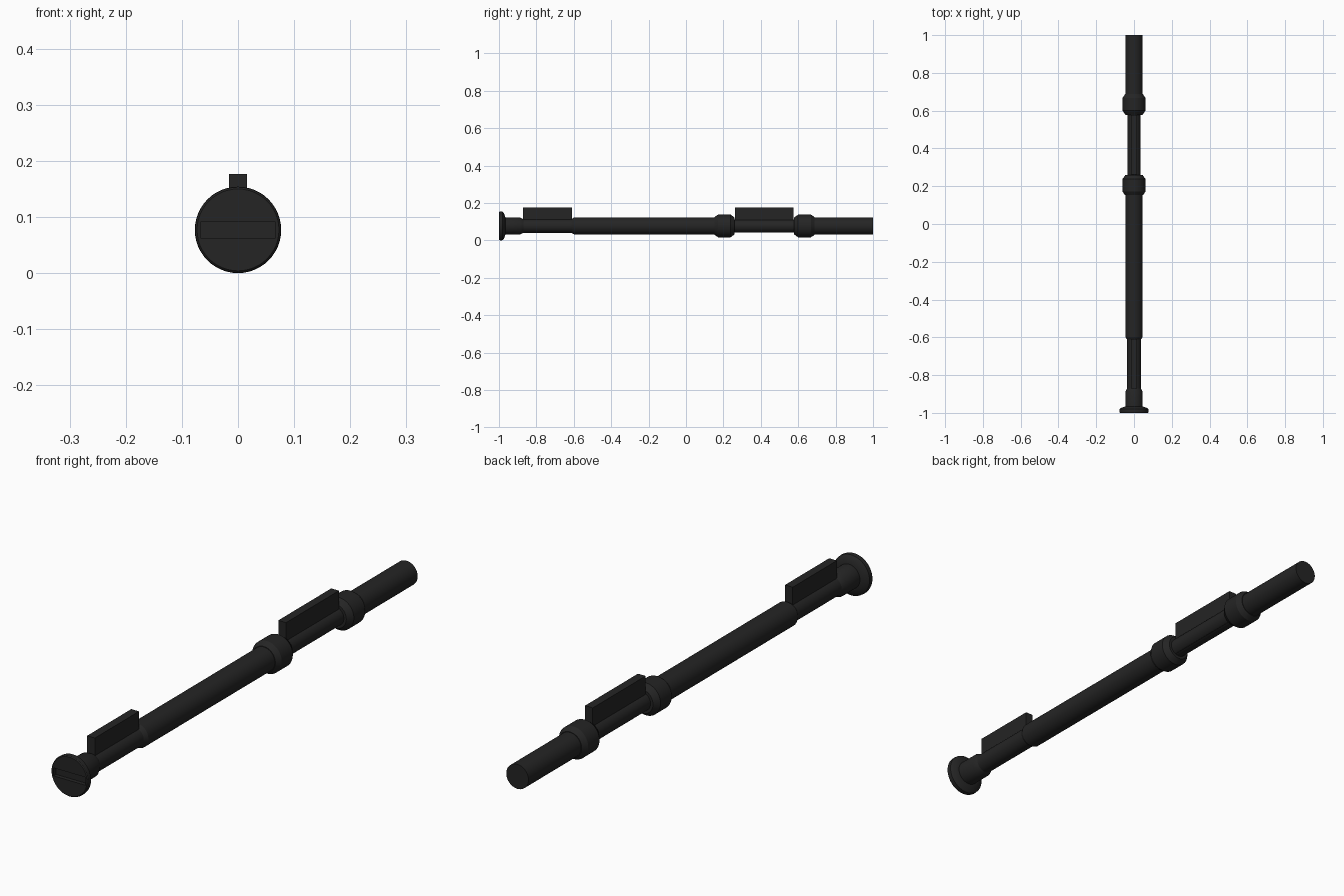
import bpy
import bmesh
import math

AXIS_Z = 0.077
SIDES = 48

cube = bpy.data.objects.get("Cube")
if cube:
    bpy.data.objects.remove(cube, do_unlink=True)

black = bpy.data.materials.new("black_metal")
black.use_nodes = True
black.diffuse_color = (0.018, 0.018, 0.018, 1)
black.node_tree.nodes["Principled BSDF"].inputs["Base Color"].default_value = black.diffuse_color


def finish(name, bm):
    bmesh.ops.recalc_face_normals(bm, faces=bm.faces)
    mesh = bpy.data.meshes.new(name)
    bm.to_mesh(mesh)
    bm.free()
    mesh.materials.append(black)
    obj = bpy.data.objects.new(name, mesh)
    bpy.context.collection.objects.link(obj)
    return obj


def turned(name, profile):
    """Solid of revolution about the long axis from (y, radius) pairs."""
    bm = bmesh.new()
    rings = []
    for y, r in profile:
        angles = [2 * math.pi * i / SIDES for i in range(SIDES)]
        rings.append([bm.verts.new((r * math.cos(a), y, AXIS_Z + r * math.sin(a))) for a in angles])
    for a, b in zip(rings, rings[1:]):
        for i in range(SIDES):
            j = (i + 1) % SIDES
            bm.faces.new((a[i], a[j], b[j], b[i]))
    bm.faces.new(rings[0])
    bm.faces.new(rings[-1])
    return finish(name, bm)


def block(name, x, y0, y1, z0, z1):
    bm = bmesh.new()
    bmesh.ops.create_cube(bm, size=1)
    for v in bm.verts:
        v.co = (v.co.x * 2 * x, y0 if v.co.y < 0 else y1, z0 if v.co.z < 0 else z1)
    return finish(name, bm)


def smooth(obj):
    bpy.ops.object.select_all(action="DESELECT")
    obj.select_set(True)
    bpy.context.view_layer.objects.active = obj
    bpy.ops.object.shade_smooth_by_angle(angle=math.radians(30))


# Slotted head
head = turned("slotted_head", [(-1, 0.073), (-0.997, 0.076), (-0.992, 0.077), (-0.98, 0.076),
                               (-0.973, 0.068), (-0.966, 0.046)])
slot = block("slot_cutter", 0.066, -1.05, -0.985, 0.062, 0.092)
slot.hide_render = True
slot.hide_viewport = True
cut = head.modifiers.new("slot", "BOOLEAN")
cut.operation = "DIFFERENCE"
cut.object = slot
cut.solver = "EXACT"
smooth(head)

# Turned rod sections, each with its own chamfers
sections = {
    "front_neck": [(-0.97, 0.046), (-0.888, 0.046), (-0.87, 0.037)],
    "front_waist": [(-0.88, 0.037), (-0.6, 0.037)],
    "main_shaft": [(-0.612, 0.037), (-0.597, 0.046), (0.16, 0.046)],
    "middle_collar": [(0.153, 0.048), (0.172, 0.061), (0.238, 0.061), (0.26, 0.045)],
    "rear_waist": [(0.25, 0.035), (0.59, 0.035)],
    "rear_collar": [(0.578, 0.045), (0.6, 0.061), (0.667, 0.061), (0.687, 0.048)],
    "rear_shaft": [(0.68, 0.046), (1, 0.046)],
}
for name, profile in sections.items():
    smooth(turned(name, profile))

# Upright keys set into the waists
for name, y0, y1 in (("front_key", -0.872, -0.61), ("rear_key", 0.262, 0.576)):
    block(name, 0.016, y0, y1, 0.045, 0.177)
